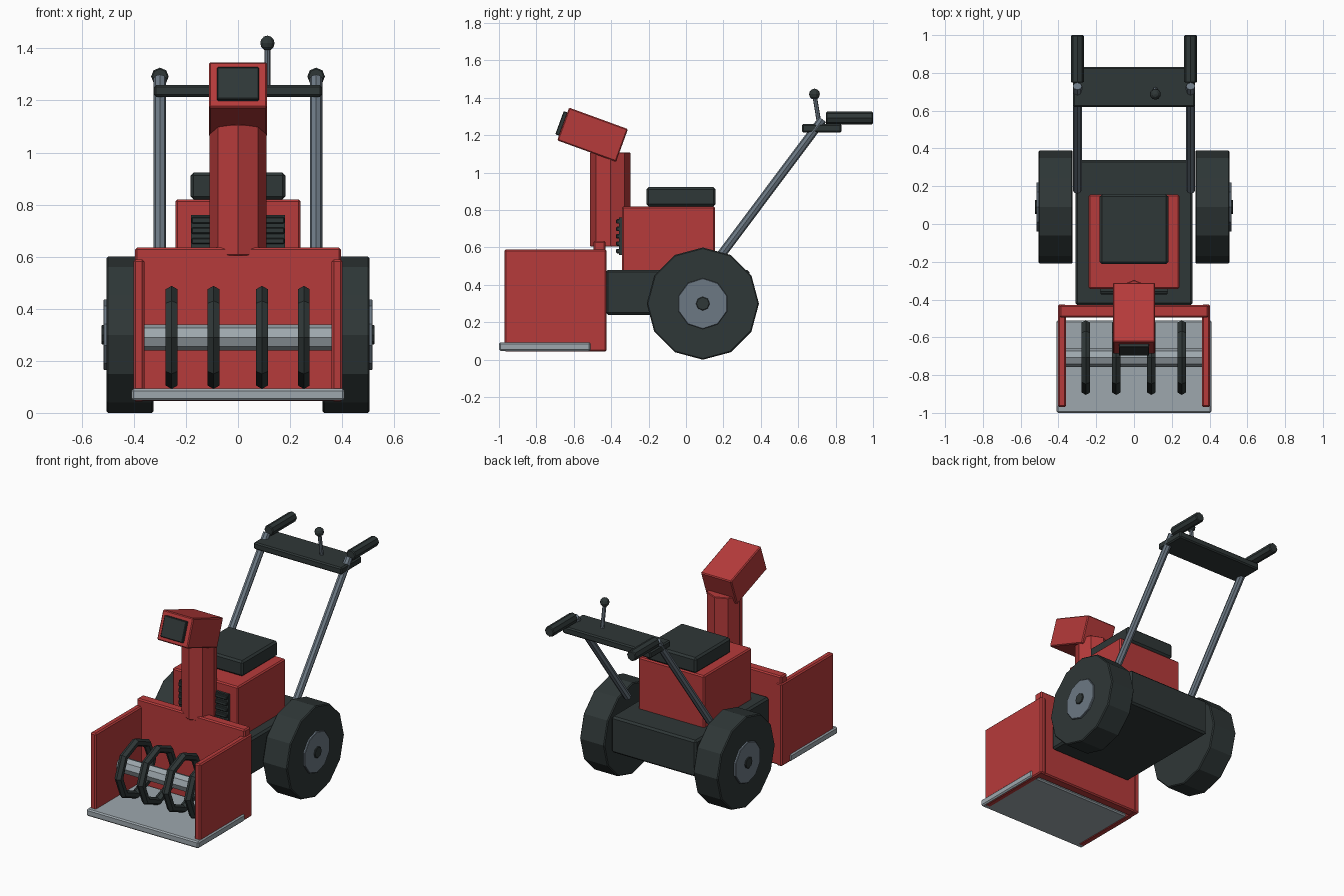
import bpy
from math import radians, pi
from mathutils import Vector

if "Cube" in bpy.data.objects:
    bpy.data.objects.remove(bpy.data.objects["Cube"])


def material(name, colour):
    mat = bpy.data.materials.new(name)
    mat.use_nodes = True
    mat.diffuse_color = (*colour, 1)
    mat.node_tree.nodes["Principled BSDF"].inputs["Base Color"].default_value = (*colour, 1)
    return mat


red = material("red paint", (0.47, 0.043, 0.043))
dark = material("dark rubber", (0.028, 0.038, 0.038))
silver = material("bare steel", (0.34, 0.39, 0.42))
steel = material("blue grey steel", (0.15, 0.19, 0.23))


def finish(name, mat, bevel=0.0):
    obj = bpy.context.object
    obj.name = name
    obj.data.materials.append(mat)
    if bevel:
        mod = obj.modifiers.new("bevel", "BEVEL")
        mod.width = bevel
        mod.segments = 1
        mod.limit_method = "ANGLE"
        mod.angle_limit = radians(50)
    return obj


def box(name, mat, x, y, z, bevel=0.008, tilt=0.0):
    """Box from (min, max) ranges, tilted about the x axis."""
    size = Vector((x[1] - x[0], y[1] - y[0], z[1] - z[0]))
    centre = Vector((sum(x), sum(y), sum(z))) / 2
    bpy.ops.mesh.primitive_cube_add(size=1, location=centre)
    obj = bpy.context.object
    obj.data.transform(obj.matrix_basis.Diagonal(size).to_4x4())
    obj.rotation_euler.x = tilt
    return finish(name, mat, bevel)


def rod(name, mat, start, end, radius, sides=8, bevel=0.0):
    """Faceted cylinder between two points."""
    a, b = Vector(start), Vector(end)
    bpy.ops.mesh.primitive_cylinder_add(vertices=sides, radius=radius, depth=(b - a).length,
                                        location=(a + b) / 2)
    bpy.context.object.rotation_euler = (b - a).to_track_quat("Z", "Y").to_euler()
    return finish(name, mat, bevel)


# Auger housing
box("housing_back", red, (-0.395, 0.395), (-0.495, -0.43), (0.045, 0.635))
box("scraper_plate", silver, (-0.41, 0.41), (-1.0, -0.51), (0.047, 0.093))

# Auger
AUGER_Y, AUGER_Z = -0.707, 0.29
rod("auger_shaft", silver, (-0.362, AUGER_Y, AUGER_Z), (0.362, AUGER_Y, AUGER_Z), 0.05)
for i, x in enumerate((-0.255, -0.094, 0.092, 0.253)):
    bpy.ops.mesh.primitive_torus_add(major_segments=8, minor_segments=6, major_radius=0.172,
                                     minor_radius=0.026, location=(x, AUGER_Y, AUGER_Z),
                                     rotation=(0, pi / 2, 0))
    finish(f"auger_ring_{i + 1}", dark)

# Chassis and engine
box("chassis", dark, (-0.31, 0.31), (-0.43, 0.34), (0.24, 0.48), 0.012)
box("engine_body", red, (-0.24, 0.24), (-0.343, 0.155), (0.47, 0.82))
box("engine_cap", dark, (-0.182, 0.182), (-0.212, 0.158), (0.82, 0.923), 0.012)
box("grille_panel", dark, (-0.18, 0.18), (-0.358, -0.34), (0.56, 0.76), 0)
for i in range(5):
    z = 0.58 + i * 0.04
    box(f"grille_slat_{i + 1}", dark, (-0.178, 0.178), (-0.373, -0.355), (z - 0.012, z + 0.012), 0.004)

# Discharge chute, hood and its opening
rod("chute", red, (0, -0.405, 0.605), (0, -0.405, 1.108), 0.109, 8, 0.004)
TILT = radians(-20)
hood = box("chute_hood", red, (-0.112, 0.112), (-0.667, -0.332), (1.11, 1.296), 0.006, TILT)
outlet = box("hood_outlet", dark, (-0.08, 0.08), (-0.012, 0.012), (-0.066, 0.066), 0.004, TILT)
outlet.location = hood.location + hood.rotation_euler.to_matrix() @ Vector((0, -0.176, 0))

# Parts repeated on both sides
WHEEL_Y, WHEEL_Z = 0.09, 0.3
for side, s in (("left", 1), ("right", -1)):
    box(f"housing_side_{side}", red, sorted((s * 0.36, s * 0.402)), (-0.97, -0.425), (0.043, 0.59))
    for part, mat, inner, outer, radius, sides in (
            ("wheel", dark, 0.325, 0.505, 0.3, 12),
            ("hub", steel, 0.49, 0.517, 0.136, 10),
            ("axle_cap", dark, 0.5, 0.525, 0.037, 8)):
        rod(f"{part}_{side}", mat, (s * inner, WHEEL_Y, WHEEL_Z), (s * outer, WHEEL_Y, WHEEL_Z),
            radius, sides, 0.006 if part == "wheel" else 0.003)
    rod(f"handle_bar_{side}", steel, (s * 0.3, 0.18, 0.55), (s * 0.3, 0.73, 1.285), 0.024)
    rod(f"grip_{side}", dark, (s * 0.3, 0.748, 1.292), (s * 0.3, 1.0, 1.292), 0.034, 8, 0.005)

# Control panel and lever
box("control_panel", dark, (-0.322, 0.322), (0.62, 0.832), (1.214, 1.26))
rod("lever_stick", steel, (0.113, 0.716, 1.24), (0.113, 0.688, 1.41), 0.012)
bpy.ops.mesh.primitive_uv_sphere_add(segments=10, ring_count=6, radius=0.029,
                                     location=(0.113, 0.687, 1.42))
finish("lever_knob", dark)
